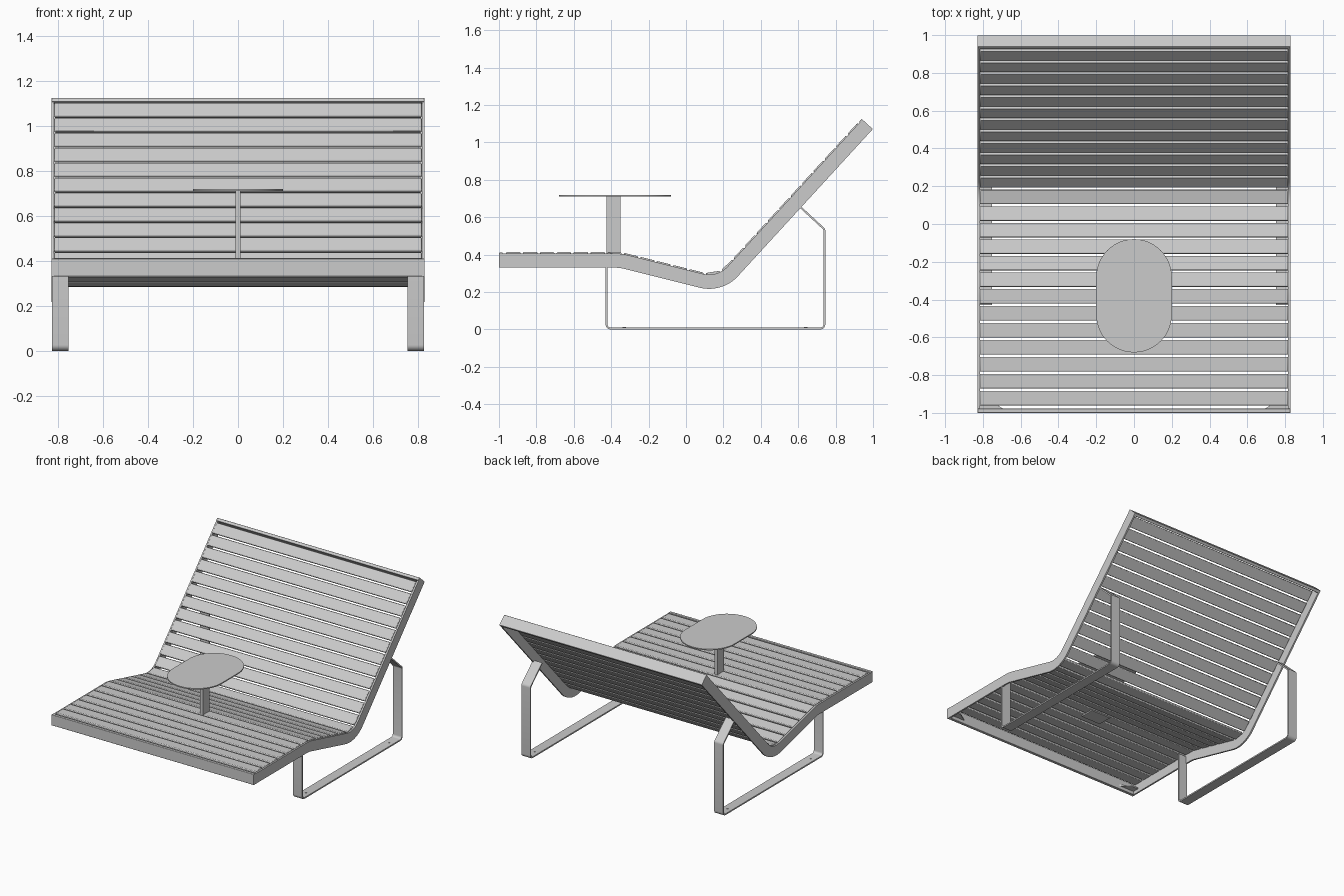
import bpy, bmesh, math
from mathutils import Vector

if "Cube" in bpy.data.objects:
    bpy.data.objects.remove(bpy.data.objects["Cube"])


def fillet(pts, n=10):
    """(y, z, radius) corners -> rounded polyline."""
    out = []
    for i, (y, z, r) in enumerate(pts):
        p = Vector((y, z))
        if r == 0 or i in (0, len(pts) - 1):
            out.append(p)
            continue
        a = (Vector(pts[i - 1][:2]) - p).normalized()
        b = (Vector(pts[i + 1][:2]) - p).normalized()
        half = a.angle(b) / 2
        c = p + (a + b).normalized() * (r / math.sin(half))
        t = r / math.tan(half)
        u, v = p + a * t - c, p + b * t - c
        ang = u.angle(v)
        for k in range(n + 1):
            f = k / n
            out.append(c + (u * math.sin((1 - f) * ang) + v * math.sin(f * ang)) / math.sin(ang))
    return out


def offset(path, d):
    """Shift a polyline sideways (positive = to the left of its direction)."""
    out = []
    for i, p in enumerate(path):
        ns = []
        for q, w in zip(path[max(i - 1, 0):i + 1], path[max(i, 1):i + 2]):
            e = (w - q).normalized()
            ns.append(Vector((-e.y, e.x)))
        if len(ns) == 2:
            m = (ns[0] + ns[1]).normalized()
            out.append(p + m * d / m.dot(ns[0]))
        else:
            out.append(p + ns[0] * d)
    return out


def strip(path, d0, d1):
    return offset(path, d0) + offset(path, d1)[::-1]


def at(path, s):
    """Point at arc length s."""
    for a, b in zip(path, path[1:]):
        l = (b - a).length
        if s <= l:
            break
        s -= l
    return a + (b - a).normalized() * s


def prism(name, pts, lo, hi, axis="x", bevel=0):
    """Extrude a 2D outline: (y, z) along x, or (x, y) along z."""
    bm = bmesh.new()
    make = (lambda p, h: (h, p[0], p[1])) if axis == "x" else (lambda p, h: (p[0], p[1], h))
    rings = [[bm.verts.new(make(p, h)) for p in pts] for h in (lo, hi)]
    bm.faces.new(rings[0])
    bm.faces.new(rings[1][::-1])
    n = len(pts)
    for i in range(n):
        j = (i + 1) % n
        bm.faces.new((rings[0][i], rings[0][j], rings[1][j], rings[1][i]))
    bmesh.ops.recalc_face_normals(bm, faces=bm.faces)
    me = bpy.data.meshes.new(name)
    bm.to_mesh(me)
    bm.free()
    ob = bpy.data.objects.new(name, me)
    bpy.context.collection.objects.link(ob)
    if bevel:
        m = ob.modifiers.new("bevel", "BEVEL")
        m.width, m.segments = bevel, 2
    return ob


def rect(a0, a1, b0, b1):
    return [(a0, b0), (a1, b0), (a1, b1), (a0, b1)]


# Lounge profile: flat front, sloping seat, reclined back
seat = fillet([(-1, 0.41, 0), (-0.345, 0.41, 0.3), (0.167, 0.282, 0.13), (0.94, 1.125, 0)], 14)
length = sum((b - a).length for a, b in zip(seat, seat[1:]))

# Leg loop: flat bar bent into an open frame
leg = fillet([(-0.425, 0.385, 0), (-0.425, 0.005, 0.022), (0.74, 0.005, 0.022),
              (0.74, 0.535, 0.02), (0.605, 0.66, 0)], 6)

for side, s in (("left", -1), ("right", 1)):
    prism(f"{side}_side_rail", strip(seat, -0.004, -0.08), s * 0.816, s * 0.828)
    prism(f"{side}_leg_frame", strip(leg, 0.005, -0.005), s * 0.752, s * 0.826)
    # Corner brackets behind the front bar
    prism(f"{side}_corner_bracket", [(s * 0.69, -0.98), (s * 0.817, -0.98), (s * 0.817, -0.93), (s * 0.77, -0.93)],
          0.355, 0.365, "z")
    # Floor fixing bolts
    for y in (-0.33, 0.64):
        c = [(s * 0.789 + 0.009 * math.cos(k * math.pi / 6), y + 0.009 * math.sin(k * math.pi / 6))
             for k in range(12)]
        prism(f"{side}_floor_bolt", c, 0.008, 0.012, "z")

# End bars closing the frame at the foot and the head
prism("front_bar", rect(-1, -0.978, 0.33, 0.41), -0.828, 0.828, bevel=0.003)
head = [at(seat, length - 0.022), at(seat, length - 1e-5)]
prism("head_bar", strip(head, 0, -0.08), -0.828, 0.828, bevel=0.003)

# Slats following the profile
count, start = 25, 0.032
pitch = (length - 0.027 - start) / count
for i in range(count):
    s0 = start + i * pitch
    chord = [at(seat, s0 + 0.006), at(seat, s0 + pitch - 0.006)]
    prism(f"slat_{i + 1}", strip(chord, 0.003, -0.015), -0.816, 0.816, bevel=0.005)

# Side table: oval top on a flat post, with a mounting plate under the slats
oval = [(0.2 * math.cos(a), c + 0.2 * math.sin(a))
        for c, a0 in ((-0.28, 0), (-0.48, math.pi))
        for a in (a0 + k * math.pi / 24 for k in range(25))]
prism("table_top", oval, 0.71, 0.718, "z")
prism("table_post", rect(-0.425, -0.35, 0.385, 0.711), -0.012, 0.012)
prism("table_mounting_plate", rect(-0.46, -0.35, 0.385, 0.395), -0.08, 0.08)

# Smooth the bends, keep the edges sharp
bpy.ops.object.select_all(action="SELECT")
bpy.context.view_layer.objects.active = bpy.data.objects["front_bar"]
bpy.ops.object.shade_smooth_by_angle(angle=math.radians(30))
